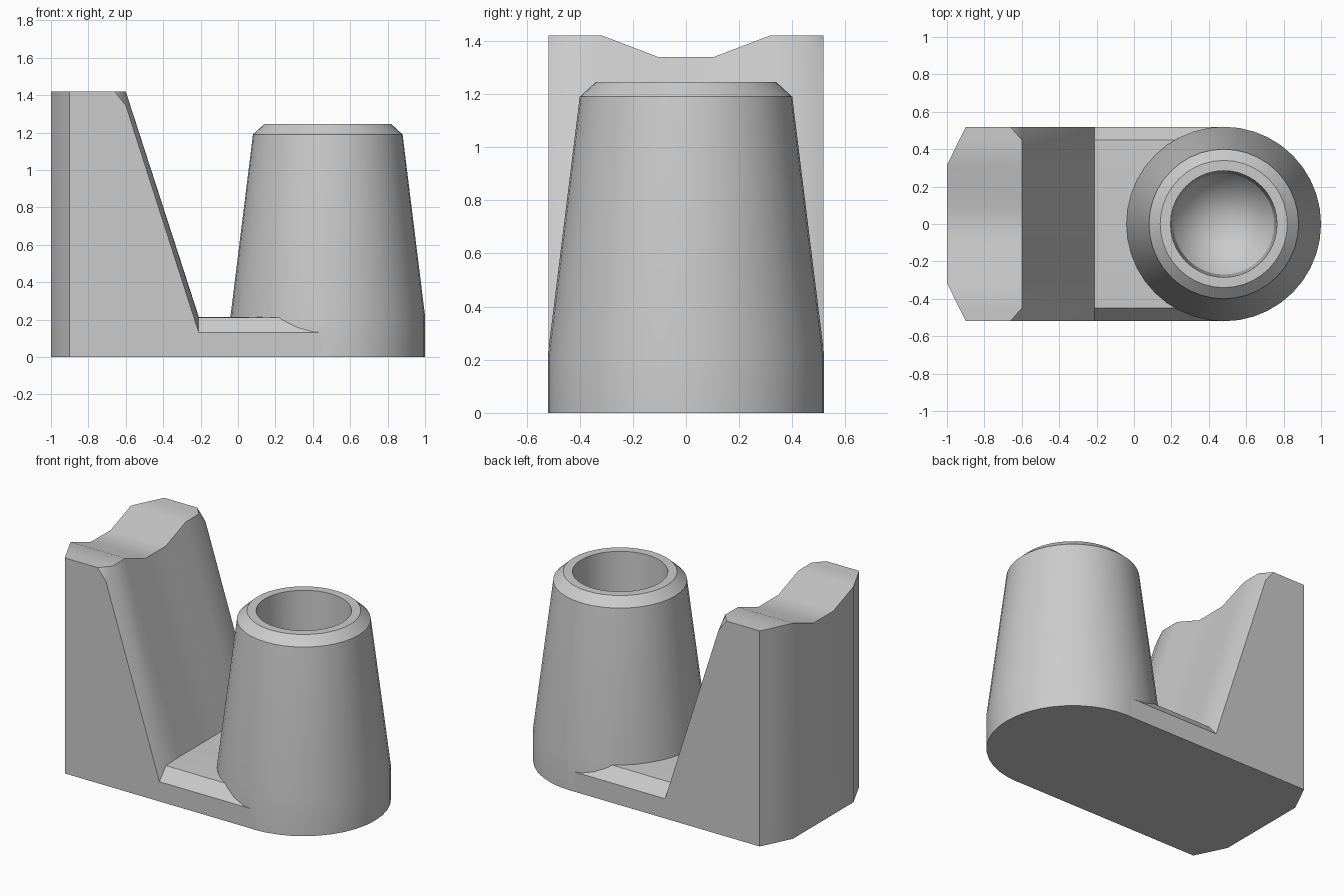
import bpy, bmesh, math

if "Cube" in bpy.data.objects:
    bpy.data.objects.remove(bpy.data.objects["Cube"])


def finish(bm, name):
    bmesh.ops.remove_doubles(bm, verts=bm.verts, dist=1e-5)
    bmesh.ops.recalc_face_normals(bm, faces=bm.faces)
    mesh = bpy.data.meshes.new(name)
    bm.to_mesh(mesh)
    bm.free()
    obj = bpy.data.objects.new(name, mesh)
    bpy.context.collection.objects.link(obj)
    bpy.ops.object.select_all(action='DESELECT')
    obj.select_set(True)
    bpy.context.view_layer.objects.active = obj
    bpy.ops.object.shade_smooth_by_angle(angle=math.radians(30))
    return obj


def side_section(y, back_x, floor_z, knee_z, top_x, top_z):
    """Side profile of base plate, sloped tower face and tower top at depth y."""
    pts = [(back_x, 0), (0.48, 0), (0.48, floor_z), (-0.21, floor_z),
           (-0.60, knee_z), (top_x, top_z), (back_x, top_z)]
    return [(x, y, z) for x, z in pts]


# Base plate and notched tower, lofted across y and mirrored front to back
half = [
    (0.518, -0.90, 0.13, 1.345, -0.66, 1.42),
    (0.45, -0.934, 0.21, 1.42, -0.60, 1.42),
    (0.315, -1.0, 0.215, 1.42, -0.60, 1.42),
    (0.105, -1.0, 0.215, 1.34, -0.60, 1.34),
]
sections = [side_section(-s[0], *s[1:]) for s in half]
sections += [side_section(*s) for s in reversed(half)]

bm = bmesh.new()
rings = [[bm.verts.new(p) for p in sec] for sec in sections]
for a, b in zip(rings, rings[1:]):
    for i in range(len(a)):
        j = (i + 1) % len(a)
        bm.faces.new((a[i], a[j], b[j], b[i]))
bm.faces.new(rings[0])
bm.faces.new(rings[-1])
finish(bm, "base_and_notched_tower")

# Tapered post with rim chamfer and pointed hole, spun around its axis
centre_x, sides = 0.48, 40
profile = [(0, 0), (0.52, 0), (0.52, 0.22), (0.40, 1.19), (0.34, 1.245),
           (0.285, 1.245), (0.27, 0.75), (0, 0.35)]
bm = bmesh.new()
verts = [bm.verts.new((centre_x + r, 0, z)) for r, z in profile]
edges = [bm.edges.new(pair) for pair in zip(verts, verts[1:])]
bmesh.ops.spin(bm, geom=verts + edges, cent=(centre_x, 0, 0), axis=(0, 0, 1),
               angle=math.tau, steps=sides, use_duplicate=False)
finish(bm, "tapered_hollow_post")
